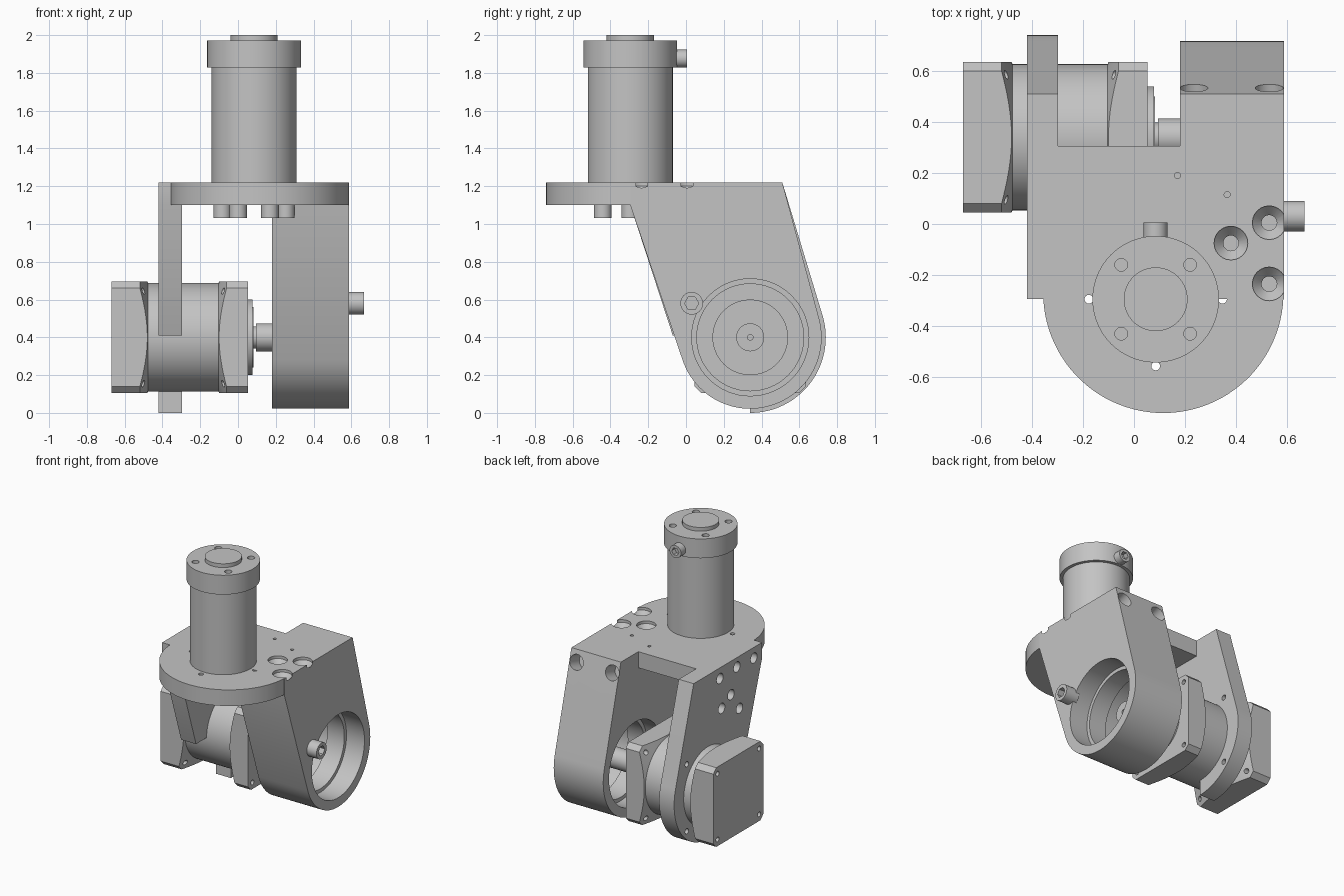
import bpy, bmesh
from math import sin, cos, pi, atan2, acos, hypot, radians
from mathutils import Vector

cube = bpy.data.objects.get("Cube")
if cube:
    bpy.data.objects.remove(cube, do_unlink=True)

grey = bpy.data.materials.new("machined grey")
grey.use_nodes = True
grey.diffuse_color = (0.55, 0.55, 0.55, 1)
grey.node_tree.nodes["Principled BSDF"].inputs["Base Color"].default_value = (0.55, 0.55, 0.55, 1)

X, Y, Z = Vector((1, 0, 0)), Vector((0, 1, 0)), Vector((0, 0, 1))
AXLE = Vector((0, 0.34, 0.40))      # lower motor axis, along x
COLUMN = Vector((0.085, -0.295, 0))  # upright motor axis, along z
TOP, UNDER = 1.22, 1.10             # plate faces


def finish(name, bm):
    bmesh.ops.recalc_face_normals(bm, faces=bm.faces[:])
    me = bpy.data.meshes.new(name)
    bm.to_mesh(me)
    bm.free()
    me.materials.append(grey)
    ob = bpy.data.objects.new(name, me)
    bpy.context.scene.collection.objects.link(ob)
    return ob


def lathe(name, profile, centre, axis, sides=64):
    """Closed turned solid from (radius, distance along axis) points."""
    bm = bmesh.new()
    quat = axis.to_track_quat('Z', 'Y')
    rings = []
    for r, t in profile:
        angles = [2 * pi * k / sides for k in range(sides)]
        rings.append([bm.verts.new(quat @ Vector((r * cos(a), r * sin(a), t)) + centre) for a in angles])
    for low, high in zip(rings, rings[1:]):
        for k in range(sides):
            n = (k + 1) % sides
            bm.faces.new((low[k], low[n], high[n], high[k]))
    bm.faces.new(rings[0])
    bm.faces.new(rings[-1])
    return finish(name, bm)


def rod(name, r, a, b, centre, axis, sides=32):
    return lathe(name, [(r, a), (r, b)], centre, axis, sides)


def prism(name, outline, a, b, along_x=True):
    """Outline in (y, z) pushed along x, or in (x, y) pushed along z."""
    bm = bmesh.new()
    ends = [[bm.verts.new((d, p, q) if along_x else (p, q, d)) for p, q in outline] for d in (a, b)]
    n = len(outline)
    for k in range(n):
        bm.faces.new((ends[0][k], ends[0][(k + 1) % n], ends[1][(k + 1) % n], ends[1][k]))
    bm.faces.new(ends[0])
    bm.faces.new(ends[1])
    return finish(name, bm)


def cut(ob, cutters, operation='DIFFERENCE'):
    for c in cutters:
        m = ob.modifiers.new("cut", 'BOOLEAN')
        m.operation, m.solver, m.object = operation, 'EXACT', c
        c.hide_render = True
    bpy.context.view_layer.update()
    baked = bpy.data.meshes.new_from_object(ob.evaluated_get(bpy.context.evaluated_depsgraph_get()))
    ob.modifiers.clear()
    ob.data = baked


def discard(cutters):
    for c in cutters:
        bpy.data.objects.remove(c, do_unlink=True)


def arc(cx, cy, r, start, end, steps=32):
    return [(cx + r * cos(start + (end - start) * k / steps),
             cy + r * sin(start + (end - start) * k / steps)) for k in range(steps + 1)]


def tangent_angle(point, r, side):
    """Angle on the axle circle where the line from point touches it."""
    dy, dz = point[0] - AXLE.y, point[1] - AXLE.z
    return atan2(dz, dy) + side * acos(r / hypot(dy, dz))


# Arms: sloped flanks tangent to a round lower end
front, back = (-0.295, UNDER), (0.51, TOP)
r = 0.378
left_arm = prism("thick_arm", [back, (-0.295, TOP), front]
                 + arc(AXLE.y, AXLE.z, r, tangent_angle(front, r, 1),
                       2 * pi + tangent_angle(back, r, -1), 48), 0.18, 0.588)
r = 0.40
right_arm = prism("thin_arm", [back, (-0.295, TOP), front, (-0.07, 0.41), (AXLE.y, 0.41)]
                  + arc(AXLE.y, AXLE.z, r, -pi / 2, tangent_angle(back, r, -1)), -0.42, -0.297)

# Plate with rounded front, bridging the arms
plate = prism("top_plate", [(0.18, -0.295), (0.18, 0.305), (-0.297, 0.305), (-0.297, -0.295)]
              + arc(0.115, -0.27, 0.471, pi + 0.053, 2 * pi - 0.053, 48), UNDER, TOP, False)

# Bearing bore through the thick arm
bore = lathe("bore_cutter", [(0.31, 0.1), (0.31, 0.3), (0.283, 0.3), (0.283, 0.44),
                             (0.31, 0.44), (0.31, 0.7)], AXLE, X)
# Countersunk holes in the top, and round holes in the sloped back
sinks = [lathe("sink_cutter", [(0.03, 1.12), (0.03, 1.16), (0.066, 1.2), (0.066, 1.3)],
               Vector((x, y, 0)), Z, 24) for x, y in ((0.38, -0.075), (0.53, 0.005), (0.53, -0.235))]
slope = Vector((0, 0.96, 0.28)).normalized()
backs = [rod("back_hole_cutter", 0.055, -0.12, 0.1, Vector((x, 0.535, 1.135)), slope) for x in (0.235, 0.53)]
pins = [rod("pin_cutter", 0.012, 1.15, 1.3, Vector((x, y, 0)), Z, 12) for x, y in ((0.17, 0.19), (0.365, 0.115))]
ring = [rod("ring_cutter", 0.017, 1, 1.3, COLUMN + Vector((0.262 * cos(a), 0.262 * sin(a), 0)), Z, 16)
        for a in (0, pi, -pi / 2)]
cut(left_arm, [bore] + sinks + backs + pins[1:])
cut(plate, sinks[2:] + pins[:1] + ring)
discard([bore] + sinks + backs + pins + ring)

# Counterbores and clamp holes on the outside of the thin arm
holes = [rod("side_cutter", 0.038, -0.5, -0.36, Vector((0, y, z)), X, 24)
         for y, z in ((-0.2, 1.14), (0, 1.15), (0.2, 1.14), (0.07, 0.97), (-0.03, 0.83), (0.18, 0.91))]
holes += [rod("clamp_cutter", 0.02, -0.5, -0.2, AXLE + Vector((0, 0.25, z)), X, 16) for z in (-0.25, 0.25)]
cut(right_arm, holes)
discard(holes)


# Motor end blocks: square, chamfered corners, inner face turned to a cone
def end_block(name, outer, inner, c=0.035, h=0.295):
    d = 1 if inner > outer else -1
    corners = []
    for sy, sz in ((1, 1), (-1, 1), (-1, -1), (1, -1)):
        pair = [(AXLE.y + sy * h, AXLE.z + sz * (h - c)), (AXLE.y + sy * (h - c), AXLE.z + sz * h)]
        corners += pair if sy * sz > 0 else pair[::-1]
    block = prism(name, corners, outer, inner + d * 0.1)
    cone = lathe("cone_cutter", [(0.5, outer - d * 0.1), (0.5, inner - d * 0.082),
                                 (0.295, inner), (0.27, inner + d * 0.01)], AXLE, X, 96)
    cut(block, [cone], 'INTERSECT')
    screws = [rod("screw_cutter", 0.018, -0.9, 0.3, AXLE + Vector((0, y, z)), X, 16)
              for y in (-0.245, 0.245) for z in (-0.245, 0.245)]
    cut(block, screws)
    discard([cone] + screws)


end_block("motor_rear_block", -0.67, -0.48)
end_block("motor_front_block", 0.052, -0.10)
rod("motor_body", 0.287, -0.49, -0.09, AXLE, X, 96)
lathe("motor_pilot", [(0.2, 0.04), (0.2, 0.078), (0.16, 0.078), (0.16, 0.083)], AXLE, X)
shaft = lathe("motor_shaft", [(0.058, 0.07), (0.058, 0.095), (0.074, 0.095), (0.074, 0.38)], AXLE, X, 48)
centre_hole = [rod("shaft_cutter", 0.015, 0.2, 0.5, AXLE, X, 16)]
cut(shaft, centre_hole)
discard(centre_hole)

# Upright motor
rod("column_body", 0.225, TOP - 0.02, 1.84, COLUMN, Z, 96)
cap = lathe("column_cap", [(0.248, 1.828), (0.248, 1.972)], COLUMN, Z, 96)
cap_holes = [rod("cap_cutter", 0.025, 1.9, 2.1, COLUMN + Vector((x, y, 0)), Z, 20)
             for x in (-0.135, 0.135) for y in (-0.135, 0.135)]
cut(cap, cap_holes)
discard(cap_holes)
rod("column_boss", 0.125, 1.96, 2.0, COLUMN, Z, 64)


# Socket head screws
def socket_screw(name, r, length, base, axis):
    head = rod(name, r, -0.03, length, base, axis)
    hexagon = [rod("hex_cutter", r * 0.62, length * 0.35, length + 0.1, base, axis, 6)]
    cut(head, hexagon)
    discard(hexagon)


socket_screw("arm_clamp_screw", 0.06, 0.08, Vector((0.588, 0.03, 0.58)), X)
socket_screw("cap_clamp_screw", 0.047, 0.055, Vector((0.085, -0.05, 1.876)), Y)
for k in range(6):
    a = k * pi / 3
    socket_screw("plate_screw_%d" % (k + 1), 0.047, 0.068,
                 COLUMN + Vector((0.168 * cos(a), 0.168 * sin(a), UNDER)), -Z)

# Smooth turned surfaces, crisp machined edges
bpy.ops.object.select_all(action='DESELECT')
for ob in bpy.context.scene.objects:
    if ob.type == 'MESH':
        ob.select_set(True)
        bpy.context.view_layer.objects.active = ob
bpy.ops.object.shade_smooth_by_angle(angle=radians(25))
